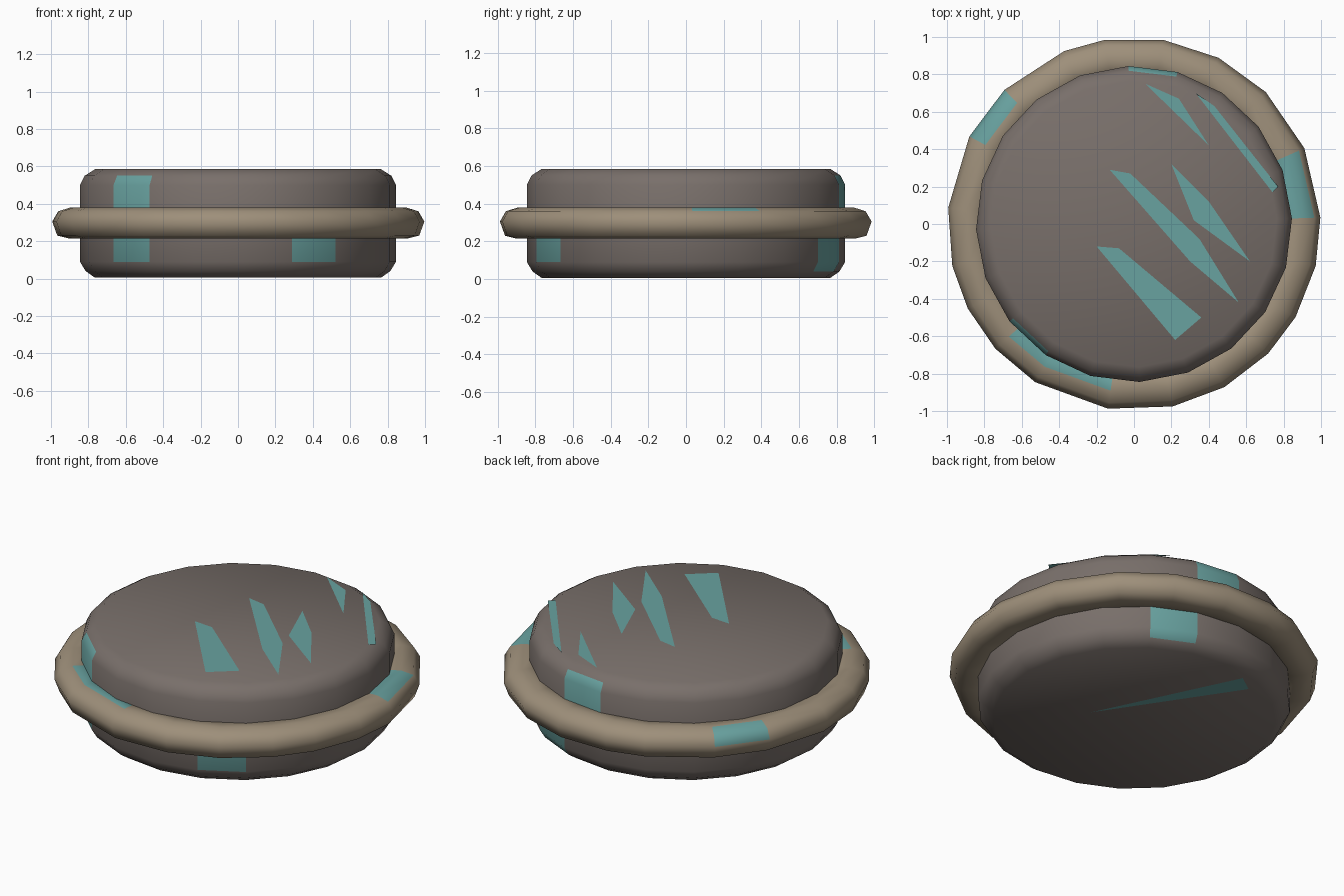
import bpy, bmesh
from math import sin, cos, radians

if "Cube" in bpy.data.objects:
    bpy.data.objects.remove(bpy.data.objects["Cube"])


def material(name, rgb):
    m = bpy.data.materials.new(name)
    m.diffuse_color = (*rgb, 1)
    m.use_nodes = True
    m.node_tree.nodes["Principled BSDF"].inputs["Base Color"].default_value = m.diffuse_color
    return m


BODY = material("dark_brown", (0.19, 0.16, 0.145))
RIM = material("tan", (0.34, 0.275, 0.195))
TEAL = material("teal", (0.14, 0.36, 0.35))


def finish(name, bm, mats):
    bmesh.ops.recalc_face_normals(bm, faces=bm.faces)
    me = bpy.data.meshes.new(name)
    bm.to_mesh(me)
    bm.free()
    for m in mats:
        me.materials.append(m)
    ob = bpy.data.objects.new(name, me)
    bpy.context.collection.objects.link(ob)
    return ob


def lathe(name, profile, angles, base, closed, patches):
    """Spin a (radius, z) profile; patches = (row, angle index) faces painted teal."""
    bm = bmesh.new()
    rows = [[bm.verts.new((r * cos(radians(a)), r * sin(radians(a)), z)) for a in angles]
            for r, z in profile]
    n, m = len(angles), len(profile)
    for i in range(m if closed else m - 1):
        a, b = rows[i], rows[(i + 1) % m]
        for j in range(n):
            k = (j + 1) % n
            f = bm.faces.new((a[j], a[k], b[k], b[j]))
            f.smooth = True
            f.material_index = int((i, j) in patches)
    if not closed:
        for row in (rows[0], rows[-1]):
            bm.faces.new(row).smooth = True
    return finish(name, bm, (base, TEAL))


# Round body with bevelled top and bottom edges
lathe("body",
      [(0.765, 0.005), (0.815, 0.04), (0.845, 0.09), (0.845, 0.30),
       (0.845, 0.50), (0.82, 0.55), (0.765, 0.585)],
      [2 + 18 * i for i in range(20)], BODY, False,
      {(3, 12), (4, 12), (3, 4), (4, 4), (2, 12), (2, 16), (2, 3), (1, 3)})

# Slightly uneven rim band around the middle
rim_angles = [2, 24, 45, 63, 81, 99, 112, 134, 152, 175,
              193, 207, 222, 238, 262, 282, 299, 316, 330, 347]
lathe("rim",
      [(0.80, 0.38), (0.90, 0.38), (0.965, 0.36), (0.997, 0.305),
       (0.97, 0.23), (0.91, 0.215), (0.80, 0.215)],
      rim_angles, RIM, True,
      {(1, 7), (2, 7), (1, 0), (0, 0), (0, 12), (0, 13)})


# Teal wear streaks lying on the flat top and bottom
def streaks(name, shapes, z):
    bm = bmesh.new()
    for s in shapes:
        bm.faces.new([bm.verts.new((x, y, z)) for x, y in s])
    ob = finish(name, bm, (TEAL,))
    up = ob.data.polygons[0].normal.z > 0
    if up != (z > 0.3):
        ob.data.flip_normals()


streaks("top_streaks", [
    [(-0.13, 0.29), (-0.02, 0.27), (0.35, -0.08), (0.56, -0.42), (0.30, -0.2)],
    [(0.20, 0.32), (0.40, 0.12), (0.62, -0.20), (0.32, 0.02)],
    [(-0.20, -0.12), (-0.08, -0.13), (0.36, -0.50), (0.22, -0.62)],
    [(0.33, 0.70), (0.43, 0.63), (0.77, 0.20), (0.74, 0.17)],
    [(0.06, 0.75), (0.24, 0.67), (0.40, 0.42)],
], 0.587)
streaks("bottom_streak", [[(0.22, -0.1), (-0.17, 0.71), (-0.27, 0.64)]], 0.003)
